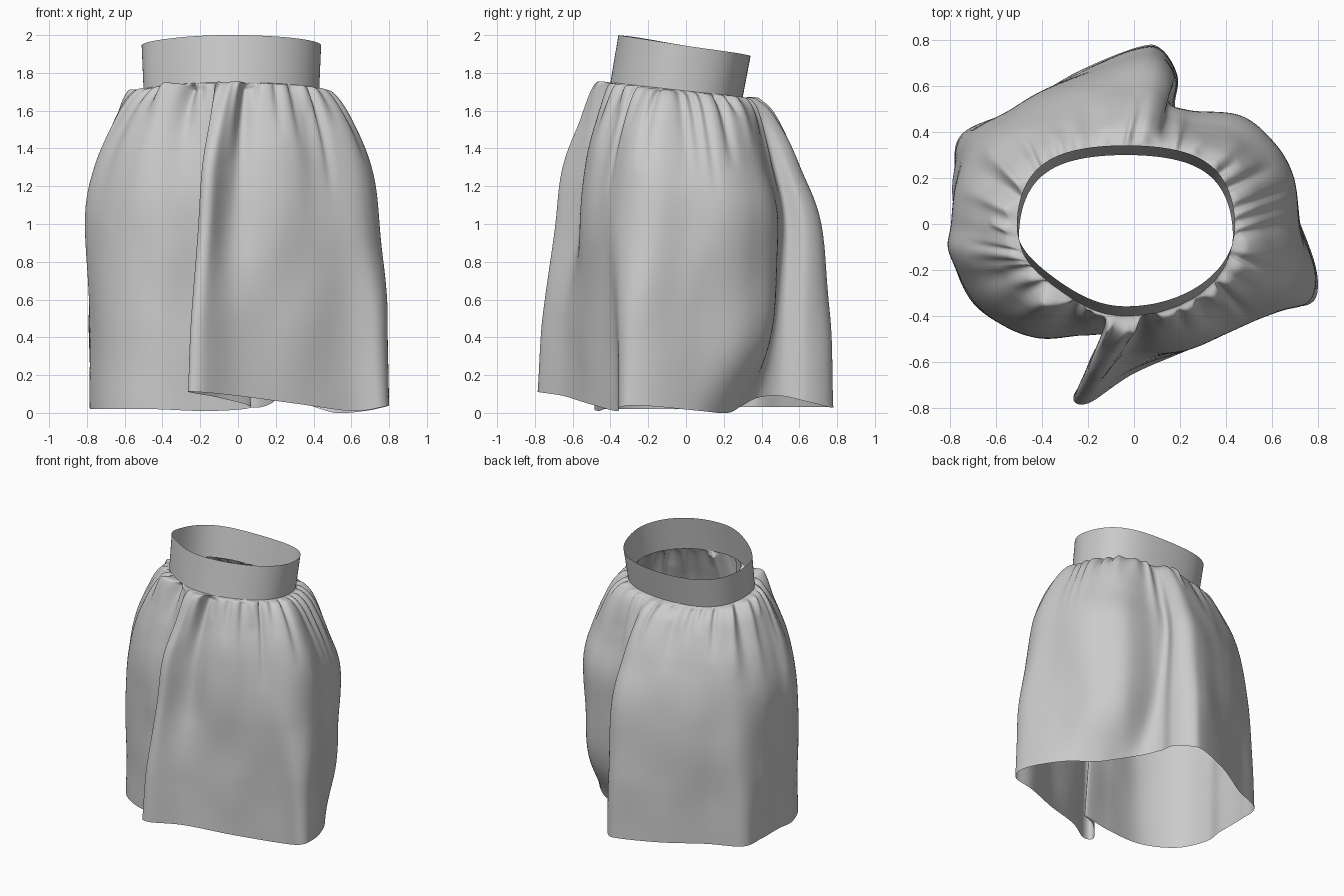
import bpy, math, random
from mathutils import Vector, noise

if "Cube" in bpy.data.objects:
    bpy.data.objects.remove(bpy.data.objects["Cube"])

random.seed(11)
SUB_U, SUB_V = 14, 12

# Key angles on the waist seam (degrees, from +x, anticlockwise)
angles = [0, 25, 40, 55, 65, 72, 80, 86, 95, 112, 135, 150, 165, 185, 200, 220,
          238, 250, 256, 261, 266, 272, 280, 300, 325, 342, 352]
# Hem cross-section (x, y, z) including the two doubled-over folds
hem = [(.77, -.12, .03), (.67, .08, .01), (.52, .22, 0), (.38, .30, .04), (.25, .38, .08),
       (.18, .50, .09), (.19, .64, .06), (.12, .76, .03), (.02, .77, .03), (-.25, .66, .03),
       (-.52, .50, .03), (-.75, .39, .03), (-.78, .22, .03), (-.77, 0, .02), (-.78, -.16, .02),
       (-.68, -.36, .02), (-.45, -.48, .02), (-.15, -.46, .01), (.07, -.44, .03),
       (-.10, -.56, .08), (-.26, -.74, .11), (-.20, -.78, .11), (0, -.65, .09),
       (.30, -.52, .05), (.60, -.37, .01), (.76, -.35, .03), (.80, -.27, .04)]
# Mid-height cross-section (x, y)
mid = [(.72, .02), (.68, .22), (.60, .36), (.46, .47), (.24, .50), (.15, .53), (.17, .63),
       (.10, .71), (-.02, .70), (-.25, .62), (-.50, .50), (-.68, .38), (-.77, .18), (-.79, 0),
       (-.80, -.14), (-.66, -.36), (-.42, -.49), (-.22, -.48), (-.10, -.48), (-.17, -.55),
       (-.21, -.66), (-.15, -.69), (-.02, -.57), (.25, -.54), (.50, -.43), (.68, -.33), (.75, -.17)]


def spline(a, b, c, d, t):
    return 0.5 * (2 * b + (c - a) * t + (2 * a - 5 * b + 4 * c - d) * t * t
                  + (3 * b - a - 3 * c + d) * t ** 3)


def closed_curve(pts):
    n = len(pts)
    return [spline(pts[i - 1], pts[i], pts[(i + 1) % n], pts[(i + 2) % n], k / SUB_U)
            for i in range(n) for k in range(SUB_U)]


def waist(a, cy, rx, z, tilt):
    # oval that is squarer at the back and flatter at the front left
    c, s = math.cos(a), math.sin(a)
    k = .09 * (c * s) ** 2
    dx = math.copysign(k, c) if s > 0 else (k if c < 0 else 0)
    dy = k if s > 0 or c < 0 else 0
    return Vector((-.035 + rx * c + dx, cy + .35 * s + dy, z - tilt * s))


def loft(name, rings):
    n = len(rings[0])
    faces = [(r * n + i, (r + 1) * n + i, (r + 1) * n + (i + 1) % n, r * n + (i + 1) % n)
             for r in range(len(rings) - 1) for i in range(n)]
    mesh = bpy.data.meshes.new(name)
    mesh.from_pydata([p for ring in rings for p in ring], [], faces)
    ob = bpy.data.objects.new(name, mesh)
    bpy.context.collection.objects.link(ob)
    mesh.polygons.foreach_set("use_smooth", [True] * len(mesh.polygons))
    return ob


# Smooth closed curves for hem, middle and seam angle
hem_c = closed_curve([Vector(p) for p in hem])
mid_c = closed_curve([Vector((x, y, 1.0)) for x, y in mid])
n = len(angles)
ang = []
for i in range(n):
    q = [angles[(i + k) % n] + 360 * ((i + k) // n) for k in (-1, 0, 1, 2)]
    ang += [math.radians(spline(*q, k / SUB_U)) for k in range(SUB_U)]

# Waistband: a tilted oval cuff
seam = [waist(a, -.05, .465, 1.71, .04) for a in ang]
top = [waist(a, -.008, .475, 1.945, .055) for a in ang]
loft("waistband", [[t.lerp(s, k / 6) for t, s in zip(top, seam)] for k in range(7)])

# Gathers: random pleats below the seam, each with angle, width, depth and length
pleats = []
for i in range(36):
    pleats.append((math.tau * (i + random.uniform(-.35, .35)) / 36, random.uniform(.03, .06),
                   random.choice((-1, -1, 1)) * random.uniform(.02, .05),
                   random.uniform(.15, .7)))
# Long drape valleys and ridges
for deg, width, depth, length in ((282, .06, -.06, 1.0), (243, .08, -.05, 1.0), (230, .08, .03, .9),
                                  (210, .07, -.03, .8), (316, .10, -.03, .9)):
    pleats.append((math.radians(deg), width, depth, length))


def gather(a, drop):
    d = 0
    for centre, width, depth, length in pleats:
        x = (a - centre + math.pi) % math.tau - math.pi
        w = width * (1 + .6 * drop)
        if abs(x) < 3 * w:
            d += depth * math.exp(-(x / w) ** 2) * max(0, 1 - drop / length)
    return d * min(1, drop / .05)


# Skirt: columns splined from seam over the puffed shoulder down to the hem
columns = []
for a, s, m, h in zip(ang, seam, mid_c, hem_c):
    back = max(0, math.sin(a))
    # the back right panel hangs straight and only tucks under near the hem
    tuck = math.exp(-((math.degrees(a) - 45) / 22) ** 4)

    def key(w, z):
        p = s.lerp(m, w)
        p.z = z
        return p
    low = m.lerp(h, .72 - .55 * tuck)
    low.z = .5 - .1 * tuck
    keys = [s, key(.24 - .09 * back, s.z - .02), key(.52 - .14 * back, 1.57),
            key(.84 - .13 * back, 1.32), m, low, h]
    keys = [2 * keys[0] - keys[1]] + keys + [2 * keys[-1] - keys[-2]]
    col = [spline(*keys[j:j + 4], k / SUB_V) for j in range(len(keys) - 3) for k in range(SUB_V)]
    col.append(h.copy())
    out = Vector((math.cos(a), math.sin(a), 0))
    length = 0
    for j, p in enumerate(col):
        if j:
            length += (p - last).length
        last = p.copy()
        soft = .018 * noise.noise(Vector((p.x * 3.5, p.y * 3.5, p.z * 2.2)))
        soft *= min(1, length / .3) * min(1, max(0, p.z - .1) / .4)
        g = gather(a, length)
        p += out * (g + soft)
        # puckered upper edge of the gathers
        p.z += .4 * g * max(0, 1 - length / .2)
    columns.append(col)
loft("gathered_skirt", list(zip(*columns)))
